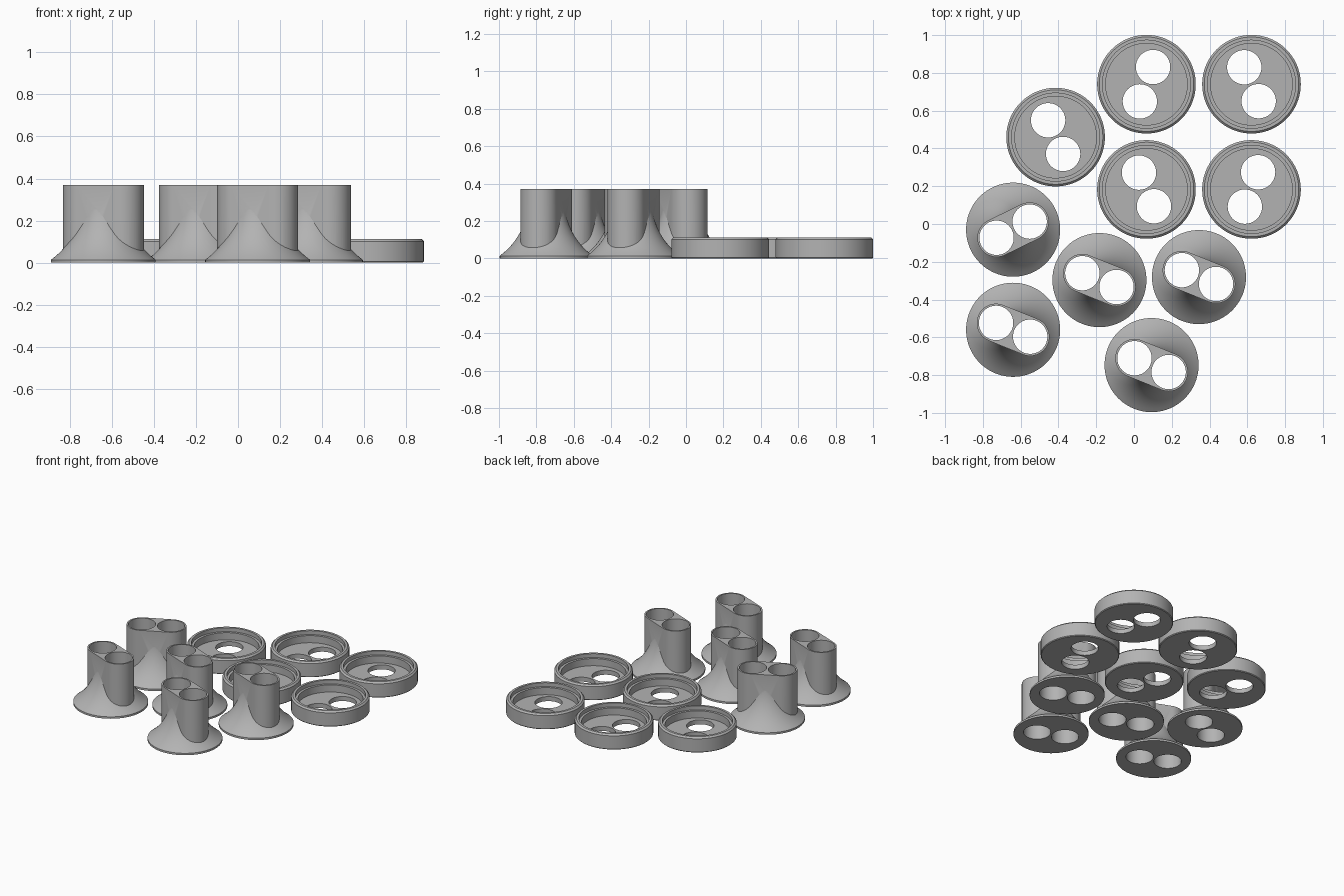
import bpy, bmesh, math

if "Cube" in bpy.data.objects:
    bpy.data.objects.remove(bpy.data.objects["Cube"])

grey = bpy.data.materials.new("plain grey")
grey.diffuse_color = (0.45, 0.45, 0.45, 1)
grey.use_nodes = True
grey.node_tree.nodes["Principled BSDF"].inputs["Base Color"].default_value = grey.diffuse_color

SEG = 96
HOLE_R, HOLE_D = 0.091, 0.0975   # hole radius, half the hole spacing


def finish(name, bm):
    bmesh.ops.recalc_face_normals(bm, faces=bm.faces)
    me = bpy.data.meshes.new(name)
    bm.to_mesh(me)
    bm.free()
    me.materials.append(grey)
    ob = bpy.data.objects.new(name, me)
    bpy.context.collection.objects.link(ob)
    return ob


def lathe(name, profile):
    """Revolve (radius, z) points; both ends are capped."""
    bm = bmesh.new()
    rings = [[bm.verts.new((r * math.cos(2 * math.pi * i / SEG),
                            r * math.sin(2 * math.pi * i / SEG), z))
              for i in range(SEG)] for r, z in profile]
    for a, b in zip(rings, rings[1:]):
        for i in range(SEG):
            j = (i + 1) % SEG
            bm.faces.new((a[i], a[j], b[j], b[i]))
    bm.faces.new(rings[0][::-1])
    bm.faces.new(rings[-1])
    return finish(name, bm)


def prism(name, outline, z0, z1):
    bm = bmesh.new()
    face = bm.faces.new([bm.verts.new((x, y, z0)) for x, y in outline])
    up = bmesh.ops.extrude_face_region(bm, geom=[face])["geom"]
    for v in up:
        if isinstance(v, bmesh.types.BMVert):
            v.co.z = z1
    return finish(name, bm)


def arc(cx, r, a0, a1, n):
    return [(cx + r * math.cos(math.radians(a0 + (a1 - a0) * i / n)),
             r * math.sin(math.radians(a0 + (a1 - a0) * i / n))) for i in range(n + 1)]


def boolean(ob, tool, op):
    mod = ob.modifiers.new("cut", 'BOOLEAN')
    mod.object, mod.operation, mod.solver = tool, op, 'EXACT'
    bpy.context.view_layer.objects.active = ob
    bpy.ops.object.modifier_apply(modifier=mod.name)
    bpy.data.objects.remove(tool)


def drill(ob):
    for s in (-1, 1):
        boolean(ob, prism("hole", arc(s * HOLE_D, HOLE_R, 0, 360, 64)[:-1], -0.1, 0.6), 'DIFFERENCE')


def place(ob, name, spots):
    """Smooth the finished part, then repeat it at (x, y, angle)."""
    bpy.ops.object.select_all(action='DESELECT')
    ob.select_set(True)
    bpy.context.view_layer.objects.active = ob
    bpy.ops.object.shade_smooth_by_angle(angle=math.radians(25))
    for k, (x, y, ang) in enumerate(spots):
        o = ob if k == 0 else ob.copy()
        if k:
            bpy.context.collection.objects.link(o)
        o.name = f"{name}_{k + 1}"
        o.location = (x, y, 0)
        o.rotation_euler.z = math.radians(ang)


# Flared foot: short vertical lip, then a concave arc up to a narrow neck
R, TOP, LIP, FOOT = 0.102, 0.31, 0.014, 0.249
h, w = TOP - LIP, FOOT - R + 0.004
rho = (h * h + w * w) / (2 * w)
flare = [(FOOT, 0)]
for i in range(21):
    z = LIP + h * i / 20
    flare.append((R - 0.004 + rho - math.sqrt(rho * rho - (TOP - z) ** 2), z))
stand = lathe("stand", flare)

# Twin-tube column: rounded slot outline, joined to the foot and drilled
slot = arc(HOLE_D, R, -90, 90, 32) + arc(-HOLE_D, R, 90, 270, 32)
boolean(stand, prism("column", slot, 0.008, 0.37), 'UNION')
drill(stand)
place(stand, "flared_twin_tube", [
    (-0.64, -0.03, 26), (-0.64, -0.56, -22), (-0.183, -0.297, -22),
    (0.344, -0.281, -22), (0.093, -0.747, -22)])

# Round cap: bevelled wall, inner ledge, flat floor with two holes
cap = lathe("cap", [(0.256, 0), (0.261, 0.005), (0.261, 0.102), (0.25, 0.113),
                    (0.233, 0.113), (0.233, 0.085), (0.216, 0.085), (0.216, 0.033)])
drill(cap)
place(cap, "round_cap", [
    (0.066, 0.74, 69), (0.622, 0.74, 113), (-0.415, 0.46, 114),
    (0.066, 0.183, 114), (0.622, 0.183, 69)])
